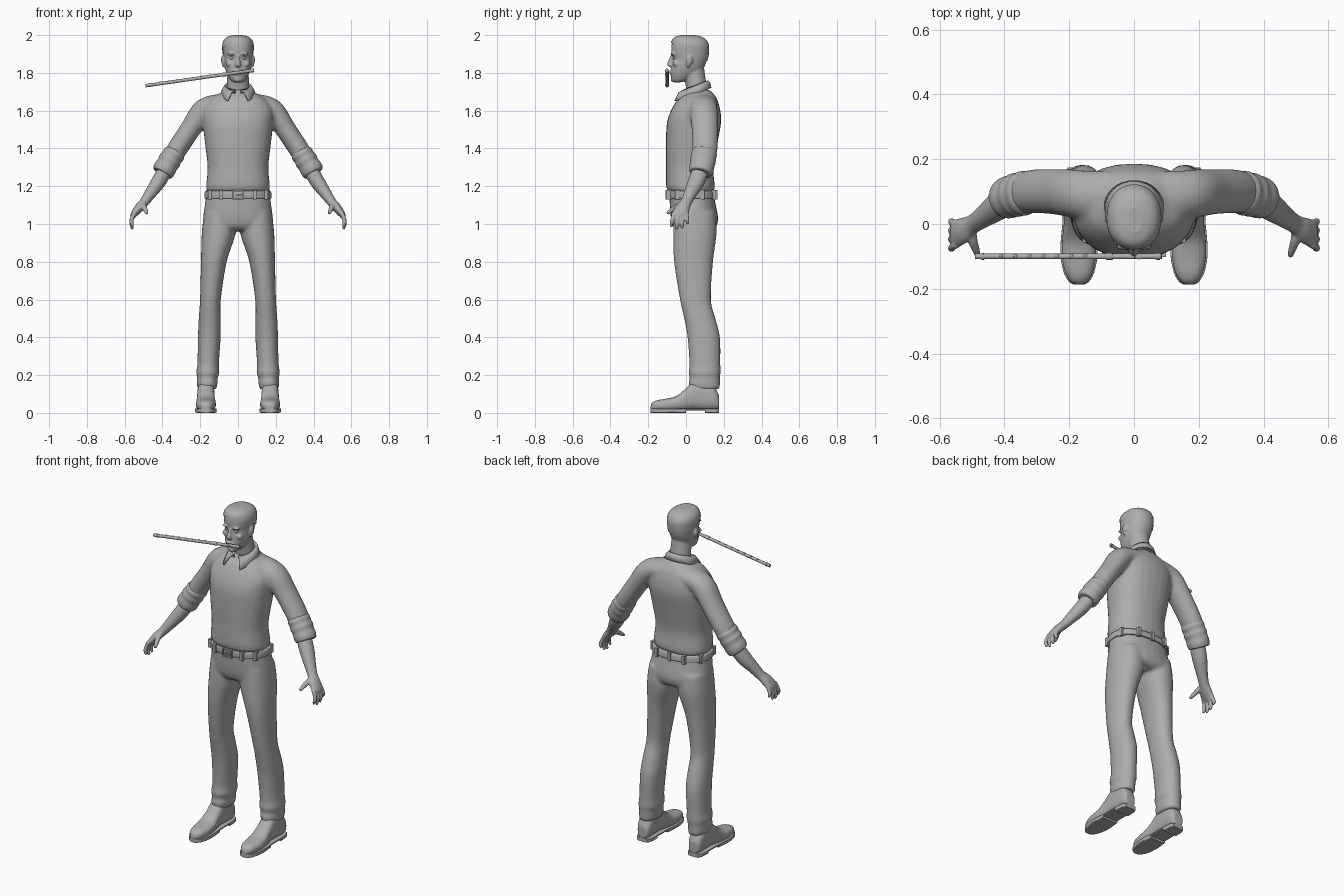
import bpy
import bmesh
from math import sin, cos, pi, copysign
from mathutils import Vector, Matrix

default_cube = bpy.data.objects.get("Cube")
if default_cube:
    bpy.data.objects.remove(default_cube, do_unlink=True)

grey = bpy.data.materials.new("plain grey")
grey.use_nodes = True
grey.diffuse_color = (0.42, 0.42, 0.42, 1)
grey.node_tree.nodes["Principled BSDF"].inputs["Base Color"].default_value = grey.diffuse_color


def finish(bm, name, voxel=None, smooth=True, relax=4):
    """Turn a bmesh into an object; a voxel size fuses its parts into one skin."""
    bmesh.ops.recalc_face_normals(bm, faces=bm.faces[:])
    for face in bm.faces:
        face.smooth = smooth and len(face.verts) < 5
    mesh = bpy.data.meshes.new(name)
    bm.to_mesh(mesh)
    bm.free()
    mesh.materials.append(grey)
    obj = bpy.data.objects.new(name, mesh)
    bpy.context.collection.objects.link(obj)
    if voxel:
        remesh = obj.modifiers.new("fuse", 'REMESH')
        remesh.mode = 'VOXEL'
        remesh.voxel_size = voxel
        remesh.use_smooth_shade = True
        soften = obj.modifiers.new("soften", 'SMOOTH')
        soften.factor = 0.5
        soften.iterations = relax
    return obj


def spline(rows, steps):
    """Catmull-Rom interpolation of every column in a table of sections."""
    out = []
    last = len(rows) - 1
    for i in range(last):
        a, b, c, d = (rows[max(0, min(last, i + k))] for k in (-1, 0, 1, 2))
        for j in range(steps):
            t = j / steps
            out.append([q + t / 2 * (r - p + t * (2*p - 5*q + 4*r - s + t * (3*q - p - 3*r + s)))
                        for p, q, r, s in zip(a, b, c, d)])
    return out + [list(rows[-1])]


def loft(bm, rows, side=1, axis=None, ref=(0, 1, 0), power=2, steps=4, count=28):
    """Skin sections (x, y, z, radius across, radius along ref)."""
    rows = spline(rows, steps)
    centres = [Vector((r[0] * side, r[1], r[2])) for r in rows]
    ref = Vector(ref)
    loops = []
    for i, r in enumerate(rows):
        t = Vector(axis) if axis else centres[min(i + 1, len(rows) - 1)] - centres[max(i - 1, 0)]
        t.normalize()
        u = (ref - t * ref.dot(t)).normalized()
        v = t.cross(u)
        loop = []
        for k in range(count):
            c, s = cos(2 * pi * k / count), sin(2 * pi * k / count)
            c, s = (copysign(abs(w) ** (2 / power), w) for w in (c, s))
            loop.append(bm.verts.new(centres[i] + u * c * r[4] + v * s * r[3]))
        loops.append(loop)
    for a, b in zip(loops, loops[1:]):
        for k in range(count):
            m = (k + 1) % count
            bm.faces.new((a[k], a[m], b[m], b[k]))
    bm.faces.new(loops[0])
    bm.faces.new(loops[-1])


def slab(rows):
    """Level sections from (z, half width, front y, back y)."""
    return [(0, (f + b) / 2, z, w, (b - f) / 2) for z, w, f, b in rows]


def ball(bm, centre, size):
    matrix = Matrix.Translation(centre) @ Matrix.Diagonal((*size, 1))
    bmesh.ops.create_uvsphere(bm, u_segments=20, v_segments=14, radius=1, matrix=matrix)


def box(bm, centre, size):
    matrix = Matrix.Translation(centre) @ Matrix.Diagonal((*size, 1))
    bmesh.ops.create_cube(bm, size=1, matrix=matrix)


UP = (0, 0, 1)
SIDES = ((1, "left"), (-1, "right"))

# Sweater: torso and sleeves fused
bm = bmesh.new()
loft(bm, slab([(1.17, .163, -.09, .145), (1.2, .169, -.105, .152), (1.3, .161, -.105, .145),
               (1.42, .174, -.106, .165), (1.53, .186, -.102, .185), (1.6, .187, -.08, .182),
               (1.66, .15, -.045, .165), (1.69, .1, -.015, .145), (1.71, .075, 0, .125)]),
     axis=UP, power=2.3)
for s, _ in SIDES:
    loft(bm, [(.08, .085, 1.635, .055, .08), (.15, .09, 1.618, .06, .075), (.195, .095, 1.585, .062, .074),
              (.25, .1, 1.505, .055, .07), (.32, .1, 1.4, .054, .067), (.39, .085, 1.285, .05, .058)], s)
finish(bm, "sweater", voxel=.01)

# Rolled cuffs with folds, forearms and hands
for s, label in SIDES:
    bm = bmesh.new()
    loft(bm, [(.33, .097, 1.39, .05, .062), (.34, .095, 1.37, .06, .07), (.352, .093, 1.352, .056, .066),
              (.362, .09, 1.335, .062, .069), (.374, .087, 1.315, .057, .065),
              (.388, .082, 1.292, .061, .066), (.402, .076, 1.268, .056, .06)], s)
    finish(bm, label + "_cuff", voxel=.007, relax=2)

    bm = bmesh.new()
    loft(bm, [(.37, .085, 1.31, .04, .044), (.42, .055, 1.225, .039, .044), (.465, .022, 1.16, .031, .034),
              (.497, 0, 1.115, .025, .03), (.524, -.018, 1.085, .024, .039),
              (.55, -.03, 1.052, .018, .043), (.556, -.033, 1.035, .012, .04)], s)
    # four fingers, then the thumb
    for i, drop in enumerate((.06, .073, .068, .045)):
        y = -.064 + i * .022
        tip = y - .012 + i * .006
        loft(bm, [(.548, y, 1.06, .012, .012), (.561, (y + tip) / 2, 1.03, .011, .011),
                  (.564, tip, 1.05 - drop * .7, .0105, .0105), (.558, tip, 1.045 - drop, .007, .007)], s, count=12)
    loft(bm, [(.505, -.01, 1.105, .018, .018), (.498, -.05, 1.09, .015, .015),
              (.488, -.08, 1.07, .012, .012), (.482, -.1, 1.055, .008, .008)], s, ref=UP, count=12)
    finish(bm, label + "_forearm_and_hand", voxel=.0045, relax=2)

# Trousers: hips and legs fused
bm = bmesh.new()
loft(bm, slab([(1.165, .167, -.088, .145), (1.1, .176, -.086, .158), (1.03, .185, -.08, .17),
               (.985, .182, -.066, .16), (.965, .16, -.04, .13)]), axis=UP, power=2.3)
for s, _ in SIDES:
    loft(bm, [(.095, .045, 1.06, .085, .11), (.102, .047, .95, .09, .115), (.128, .04, .8, .068, .103),
              (.146, .05, .6, .055, .082), (.15, .073, .5, .058, .083), (.152, .094, .4, .06, .086),
              (.158, .1, .26, .057, .082), (.16, .098, .215, .062, .085), (.162, .1, .185, .054, .08),
              (.163, .096, .16, .055, .084), (.164, .1, .125, .05, .08)], s, axis=UP, power=2.2)
finish(bm, "trousers", voxel=.01)

# Shoes: (y, half width, bottom, top)
shoe = [(.175, .03, .02, .09), (.15, .042, .015, .14), (.1, .045, .015, .17), (.04, .046, .018, .165),
        (0, .047, .012, .13), (-.05, .052, .01, .09), (-.1, .053, .01, .076), (-.15, .043, .01, .068),
        (-.178, .027, .01, .056), (-.187, .012, .014, .04)]
for s, label in SIDES:
    bm = bmesh.new()
    loft(bm, [(.17, y, (lo + hi) / 2, w, (hi - lo) / 2) for y, w, lo, hi in shoe], s,
         axis=(0, 1, 0), ref=UP, power=2.5)
    finish(bm, label + "_shoe", voxel=.006, relax=3)
    bm = bmesh.new()
    for rows, low in ((shoe, .012), (shoe[:3], 0), (shoe[4:], 0)):
        loft(bm, [(.17, y, low / 2 + .012, w + .004, .012 - low / 2) for y, w, _, _ in rows], s,
             axis=(0, 1, 0), ref=UP, power=6, steps=3)
    finish(bm, label + "_sole", smooth=False)

# Belt with loops and buckle
bm = bmesh.new()
loft(bm, slab([(1.135, .174, -.094, .156), (1.14, .178, -.098, .16), (1.168, .176, -.098, .156),
               (1.174, .171, -.094, .15)]), axis=UP, power=2.3, count=48)
finish(bm, "belt")
bm = bmesh.new()
for x, y in ((.09, -.09), (.15, -.045), (.16, .085), (.09, .148)):
    for s in (1, -1):
        box(bm, (x * s, y, 1.154), (.018, .024, .05))
box(bm, (0, .158, 1.154), (.018, .015, .05))
finish(bm, "belt_loops", smooth=False)
bm = bmesh.new()
for s in (1, -1):
    box(bm, (.028 * s, -.1, 1.154), (.008, .016, .05))
    box(bm, (0, -.1, 1.154 + .021 * s), (.064, .016, .008))
box(bm, (.01, -.1, 1.154), (.04, .016, .006))
finish(bm, "buckle", smooth=False)

# Head: skull, neck, nose, brows, cheeks, lips and ears fused
skull = slab([(1.75, .022, -.064, -.03), (1.763, .04, -.075, .02), (1.79, .056, -.08, .065),
              (1.82, .067, -.08, .09), (1.85, .073, -.076, .105), (1.88, .076, -.072, .114),
              (1.91, .079, -.078, .118), (1.945, .08, -.077, .117), (1.972, .07, -.069, .103),
              (1.988, .05, -.052, .078), (1.996, .022, -.022, .045)])
bm = bmesh.new()
loft(bm, skull, axis=UP, power=2.15)
loft(bm, [(0, .07, 1.65, .065, .06), (0, .055, 1.73, .06, .056), (0, .043, 1.8, .056, .056),
          (0, .04, 1.84, .055, .055)], axis=UP)
loft(bm, [(0, -.07, 1.895, .009, .012), (0, -.078, 1.87, .01, .013), (0, -.084, 1.85, .014, .016),
          (0, -.083, 1.837, .016, .014), (0, -.076, 1.83, .01, .01)], axis=UP)
ball(bm, (0, -.079, 1.808), (.026, .01, .006))
ball(bm, (0, -.077, 1.796), (.022, .01, .007))
ball(bm, (0, -.068, 1.765), (.02, .013, .014))
for s in (1, -1):
    ball(bm, (.031 * s, -.068, 1.9), (.024, .013, .008))
    ball(bm, (.043 * s, -.053, 1.848), (.021, .016, .016))
    ball(bm, (.081 * s, .018, 1.868), (.009, .018, .025))
    ball(bm, (.077 * s, .012, 1.845), (.008, .01, .016))
finish(bm, "head", voxel=.005, relax=3)

for s, label in SIDES:
    bm = bmesh.new()
    ball(bm, (.03 * s, -.058, 1.879), (.013, .012, .009))
    finish(bm, label + "_eye")

# Short hair cap, cut along a sloping hairline
bm = bmesh.new()
loft(bm, [(x, y, 1.75 + (z - 1.75) * 1.015, w + .004, d + .004) for x, y, z, w, d in skull],
     axis=UP, power=2.15, steps=6, count=40)
bmesh.ops.bisect_plane(bm, geom=bm.verts[:] + bm.edges[:] + bm.faces[:], plane_co=(0, -.07, 1.955),
                       plane_no=(0, .5, 1), clear_inner=True)
finish(bm, "hair")

# Shirt collar: stand, fold and pointed flap, open at the front
bm = bmesh.new()
strips = []
for i in range(33):
    a = (i / 16 - 1) * pi * .93
    front = (1 - cos(a)) / 2
    z = 1.758 - .05 * front
    b = a * .86
    points = ((.06 * sin(a), .05 + .06 * cos(a), z - .04),
              (.066 * sin(a), .05 + .068 * cos(a), z),
              (.078 * sin((a + b) / 2), .05 + .076 * cos((a + b) / 2) - .018 * front ** 4, z - .012),
              (.091 * sin(b), .05 + .082 * cos(b) - .046 * front ** 5, z - .038 - .02 * front ** 6))
    strips.append([bm.verts.new(p) for p in points])
for p, q in zip(strips, strips[1:]):
    for k in range(3):
        bm.faces.new((p[k], p[k + 1], q[k + 1], q[k]))
collar = finish(bm, "collar")
thick = collar.modifiers.new("thickness", 'SOLIDIFY')
thick.thickness = .006
thick.offset = 0

# Flute held at the lips, with rings and keys
start, end = Vector((-.49, -.1, 1.732)), Vector((.085, -.1, 1.814))
along = (end - start).normalized()
turn = along.to_track_quat('Z', 'Y').to_matrix().to_4x4()
bm = bmesh.new()
for t, length, radius in ((.5, (end - start).length, .0088), (.04, .008, .0105), (.72, .02, .0105), (.98, .012, .0105)):
    bmesh.ops.create_cone(bm, cap_ends=True, segments=20, radius1=radius, radius2=radius, depth=length,
                          matrix=Matrix.Translation(start.lerp(end, t)) @ turn)
flute = finish(bm, "flute")
bm = bmesh.new()
for i in range(7):
    ball(bm, start.lerp(end, .14 + i * .075) + Vector((0, .002, .008)), (.006, .006, .003))
ball(bm, start.lerp(end, .88) + Vector((0, 0, .007)), (.014, .009, .004))
finish(bm, "flute_keys")
